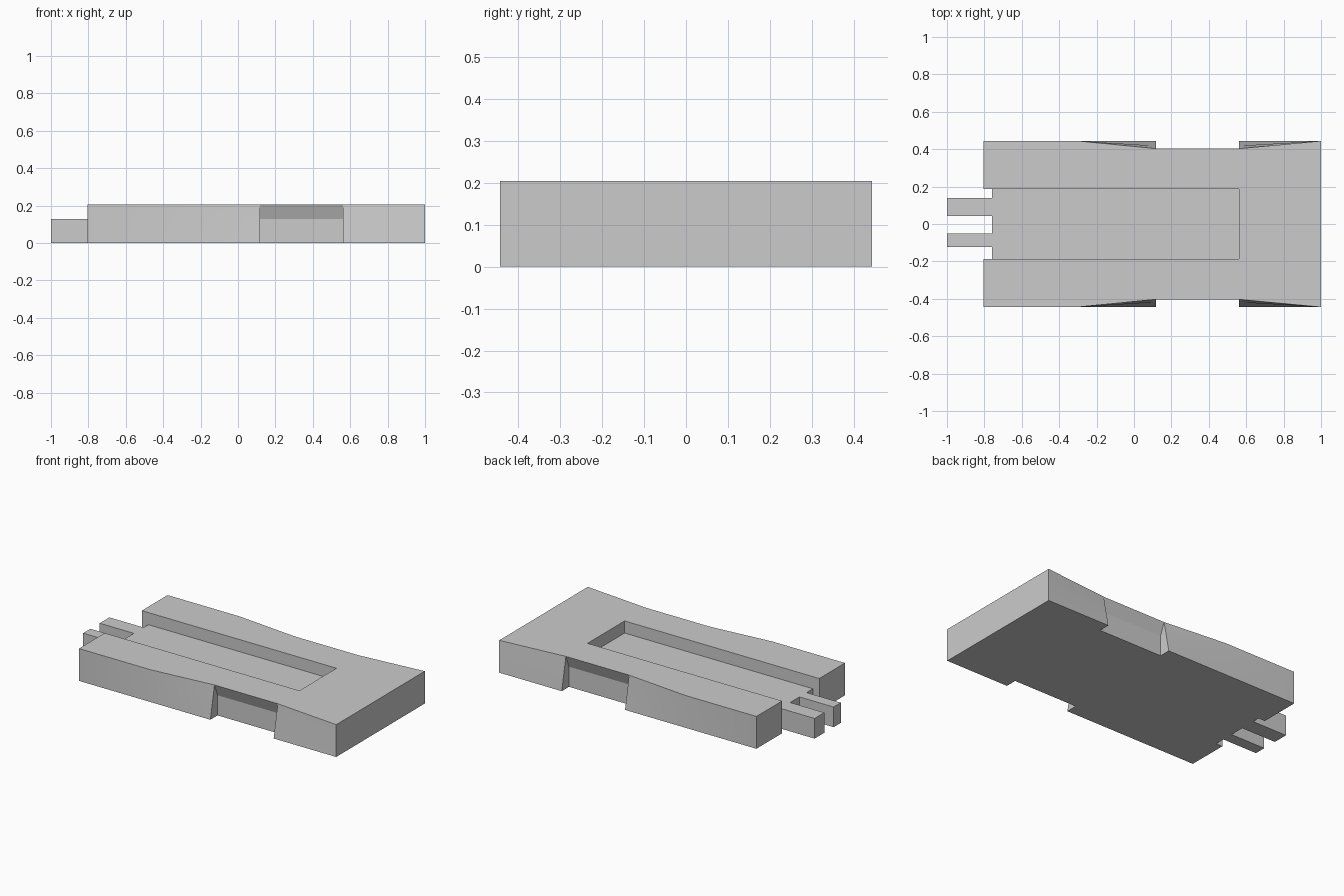
import bpy, bmesh, math

if "Cube" in bpy.data.objects:
    bpy.data.objects.remove(bpy.data.objects["Cube"])

H, HF = 0.205, 0.128            # full height, tray floor height
W, T, N, P = 0.444, 0.403, 0.372, 0.186   # half widths: base, waist, notch, tray
XR, XL, XE, X0 = 1.0, -0.805, -0.76, -1.0  # ends: body, rails, tray floor, prongs
NB, NA, XS = 0.561, 0.117, -0.30           # notch ends, start of waist taper

bm = bmesh.new()


def face(pts):
    bm.faces.new([bm.verts.new(p) for p in pts])


def wall(low, high):
    """Quads between two matching open outlines, skipping repeated points."""
    for i in range(len(low) - 1):
        quad = []
        for p in (low[i], low[i + 1], high[i + 1], high[i]):
            if p not in quad:
                quad.append(p)
        if len(quad) > 2:
            face(quad)


def side(z):
    """Outer side outline at height z: slanted cheeks and an undercut notch."""
    c = W + (T - W) * z / H
    n = N if z <= HF else T
    pts = [(XR, W), (NB, c), (NB, n), (NA, n), (NA, c), (XS, W), (XL, W)]
    out = []
    for x, y in pts:
        out.append((x, y, z))
    return out


def mirror(pts):
    return [(x, -y, z) for x, y, z in reversed(pts)]


def unique(pts):
    return list(dict.fromkeys(pts))


def plug(z):
    """Tray end with the two connector prongs."""
    pts = [(XE, P)]
    for a, b in ((0.139, 0.042), (-0.051, -0.123)):
        pts += [(XE, a), (X0, a), (X0, b), (XE, b)]
    return [(x, y, z) for x, y in pts + [(XE, -P)]]


# Outer sides, right end and rail ends
levels = [0, HF, H]
for z0, z1 in zip(levels, levels[1:]):
    a, b = side(z0), side(z1)
    wall(a, b)
    wall(mirror(a), mirror(b))
    wall([(XR, -W, z0), (XR, W, z0)], [(XR, -W, z1), (XR, W, z1)])
    for s in (1, -1):
        wall([(XL, s * W, z0), (XL, s * P, z0)], [(XL, s * W, z1), (XL, s * P, z1)])

# Lower rail returns, tray end and prongs
for s in (1, -1):
    wall([(XL, s * P, 0), (XE, s * P, 0)], [(XL, s * P, HF), (XE, s * P, HF)])
wall(plug(0), plug(HF))

# Underside
face(side(0) + [(XL, P, 0)] + plug(0) + [(XL, -P, 0)] + mirror(side(0)))

# Top frame around the open tray
face(unique(side(H)) + [(XL, P, H), (NB, P, H), (NB, -P, H), (XL, -P, H)]
     + unique(mirror(side(H))))

# Tray walls and floor
for s in (1, -1):
    face([(XL, s * P, HF), (XE, s * P, HF), (NB, s * P, HF), (NB, s * P, H), (XL, s * P, H)])
face([(NB, -P, HF), (NB, P, HF), (NB, P, H), (NB, -P, H)])
face([(NB, P, HF)] + plug(HF) + [(NB, -P, HF)])

bmesh.ops.remove_doubles(bm, verts=bm.verts[:], dist=1e-5)
bmesh.ops.recalc_face_normals(bm, faces=bm.faces[:])

mesh = bpy.data.meshes.new("connector_housing")
bm.to_mesh(mesh)
bm.free()
obj = bpy.data.objects.new("connector_housing", mesh)
bpy.context.collection.objects.link(obj)
bpy.context.view_layer.objects.active = obj
obj.select_set(True)
bpy.ops.object.shade_smooth_by_angle(angle=math.radians(15))
